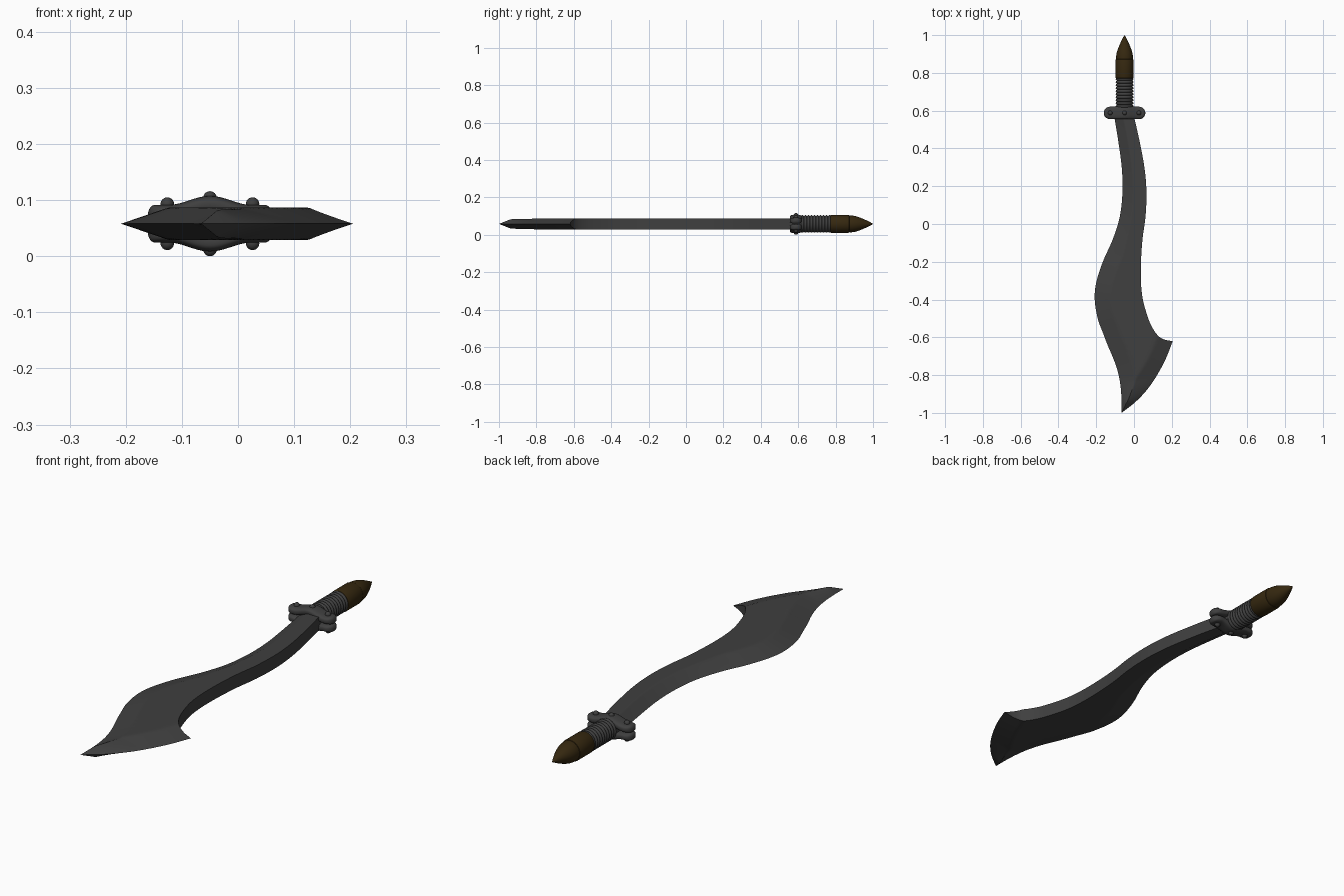
import bpy, bmesh, math
from mathutils import Vector

if "Cube" in bpy.data.objects:
    bpy.data.objects.remove(bpy.data.objects["Cube"])

CZ = 0.058      # mid height of the sword
GX = -0.05      # handle axis


def material(name, rgb):
    m = bpy.data.materials.new(name)
    m.diffuse_color = (*rgb, 1)
    m.use_nodes = True
    m.node_tree.nodes["Principled BSDF"].inputs["Base Color"].default_value = m.diffuse_color
    return m


steel = material("dark steel", (0.05, 0.05, 0.05))
brown = material("dark brown", (0.036, 0.021, 0.005))


def finish(name, bm, mat, angle=30):
    bmesh.ops.remove_doubles(bm, verts=bm.verts, dist=1e-5)
    bmesh.ops.recalc_face_normals(bm, faces=bm.faces)
    me = bpy.data.meshes.new(name)
    bm.to_mesh(me)
    bm.free()
    ob = bpy.data.objects.new(name, me)
    bpy.context.collection.objects.link(ob)
    me.materials.append(mat)
    bpy.ops.object.select_all(action='DESELECT')
    ob.select_set(True)
    bpy.context.view_layer.objects.active = ob
    bpy.ops.object.shade_smooth_by_angle(angle=math.radians(angle))
    return ob


def loft(name, rings, along, mat, n=32, power=1.0, angle=30):
    """Rings of (position, other-axis centre, z centre, radius, z radius)."""
    bm = bmesh.new()
    loops = []
    for p, c, cz, r, rz in rings:
        loop = []
        for i in range(n):
            a = 2 * math.pi * i / n
            ca, sa = math.cos(a), math.sin(a)
            q = c + r * math.copysign(abs(ca) ** power, ca)
            z = cz + rz * math.copysign(abs(sa) ** power, sa)
            loop.append(bm.verts.new((p, q, z) if along == 'x' else (q, p, z)))
        loops.append(loop)
    for A, B in zip(loops, loops[1:]):
        for i in range(n):
            j = (i + 1) % n
            bm.faces.new((A[i], A[j], B[j], B[i]))
    bm.faces.new(loops[0])
    bm.faces.new(loops[-1])
    return finish(name, bm, mat, angle)


def spline(pts, steps):
    """Catmull-Rom curve through the points."""
    P = [Vector(p) for p in pts]
    P = [2 * P[0] - P[1]] + P + [2 * P[-1] - P[-2]]
    out = []
    for i in range(1, len(P) - 2):
        a, b, c, d = P[i - 1:i + 3]
        for s in range(steps):
            t = s / steps
            out.append(0.5 * (2 * b + (c - a) * t + (2 * a - 5 * b + 4 * c - d) * t * t
                              + (3 * b - a - 3 * c + d) * t ** 3))
    return out + [P[-2]]


# blade: rows run from the left edge to the spine, then to the slanted end
left = [(-.108, .59), (-.085, .45), (-.065, .30), (-.061, .17), (-.075, .04),
        (-.112, -.08), (-.165, -.20), (-.200, -.31), (-.208, -.40), (-.192, -.50),
        (-.165, -.575), (-.140, -.64), (-.125, -.675), (-.112, -.705)]
spine = [(-.005, .59), (.027, .45), (.055, .30), (.066, .17), (.061, .04),
         (.045, -.08), (.037, -.20), (.037, -.31), (.047, -.40), (.072, -.49),
         (.095, -.545), (.128, -.592), (.165, -.613), (.205, -.62)]
left_end = [(-.112, -.705), (-.092, -.76), (-.077, -.82), (-.069, -.88), (-.066, -.94), (-.066, -1)]
end_edge = [(.205, -.62), (.172, -.705), (.128, -.79), (.075, -.87), (.010, -.94), (-.066, -1)]
S, H, COLS = 6, 0.029, 32
L = spline(left, S)[:-1] + spline(left_end, S)
E = spline(end_edge, S)
R = spline(spine, S)[:-1] + E
cut = L + E[::-1][1:]


def cut_distance(p):
    best = 9
    for a, b in zip(cut, cut[1:]):
        d = b - a
        t = max(0, min(1, (p - a).dot(d) / d.length_squared))
        best = min(best, (p - a - d * t).length)
    return best


bm = bmesh.new()
top, bottom = [], []
for a, b in zip(L, R):
    w = min(0.085, max(0.035, 0.45 * (b - a).length))
    up, down = [], []
    for k in range(COLS + 1):
        p = a.lerp(b, k / COLS)
        h = H * min(1, cut_distance(p) / w)
        up.append(bm.verts.new((p.x, p.y, CZ + h)))
        down.append(bm.verts.new((p.x, p.y, CZ - h)))
    top.append(up)
    bottom.append(down)
for r in range(len(L) - 1):
    for k in range(COLS):
        for g in (top, bottom):
            bm.faces.new((g[r][k], g[r][k + 1], g[r + 1][k + 1], g[r + 1][k]))
    bm.faces.new((top[r][-1], top[r + 1][-1], bottom[r + 1][-1], bottom[r][-1]))
bm.faces.new(top[0] + bottom[0][::-1])
bmesh.ops.dissolve_degenerate(bm, dist=1e-5, edges=bm.edges)
finish("blade", bm, steel, 25)

# guard: two rounded bars bulging around the blade, with domed studs
GY, HALF, RY = 0.588, 0.11, 0.033
for side, label in ((1, "upper"), (-1, "lower")):
    rings = []
    for i in range(49):
        x = -HALF * math.cos(math.pi * i / 48)
        e = max(0, abs(x) - (HALF - RY)) / RY
        ev = max(0, abs(x) - (HALF - 0.012)) / 0.012
        r = RY * math.sqrt(max(0.002, 1 - e * e))
        rz = 0.016 * math.sqrt(max(0.05, 1 - ev * ev))
        bulge = 0.016 * (0.5 + 0.5 * math.cos(math.pi * min(1, abs(x) / 0.075)))
        rings.append((GX + x, GY, CZ + side * (0.0175 + bulge), r, rz))
    loft(label + "_guard_bar", rings, 'x', steel, 32, 0.7, 40)
    for j, dx in enumerate((-0.076, 0, 0.076)):
        z = 0.046 if dx == 0 else 0.035
        bm = bmesh.new()
        bmesh.ops.create_uvsphere(bm, u_segments=20, v_segments=12, radius=0.012)
        bmesh.ops.translate(bm, verts=bm.verts, vec=(GX + dx, GY, CZ + side * z))
        finish(f"{label}_stud_{j + 1}", bm, steel)


# handle parts, turned about the y axis
def turned(name, profile, mat, angle=30):
    loft(name, [(y, GX, CZ, r, r) for y, r in profile], 'y', mat, 32, 1.0, angle)


turned("guard_collar", [(0.565, 0.042), (0.625, 0.042)], steel)
turned("ribbed_grip", [(0.615 + 0.16 * i / 90, 0.040 + 0.007 * abs(math.sin(math.pi * i / 9)) ** 0.7)
                       for i in range(91)], steel, 50)
turned("grip_sleeve", [(0.770, 0.042), (0.772, 0.046), (0.778, 0.048), (0.866, 0.048),
                       (0.872, 0.046), (0.874, 0.042)], brown)
turned("pointed_pommel", [(0.870, 0.042), (0.874, 0.045), (0.885, 0.045), (0.905, 0.042),
                          (0.925, 0.036), (0.945, 0.028), (0.965, 0.019), (0.985, 0.009),
                          (0.996, 0.003), (1.0, 0.0005)], brown)
